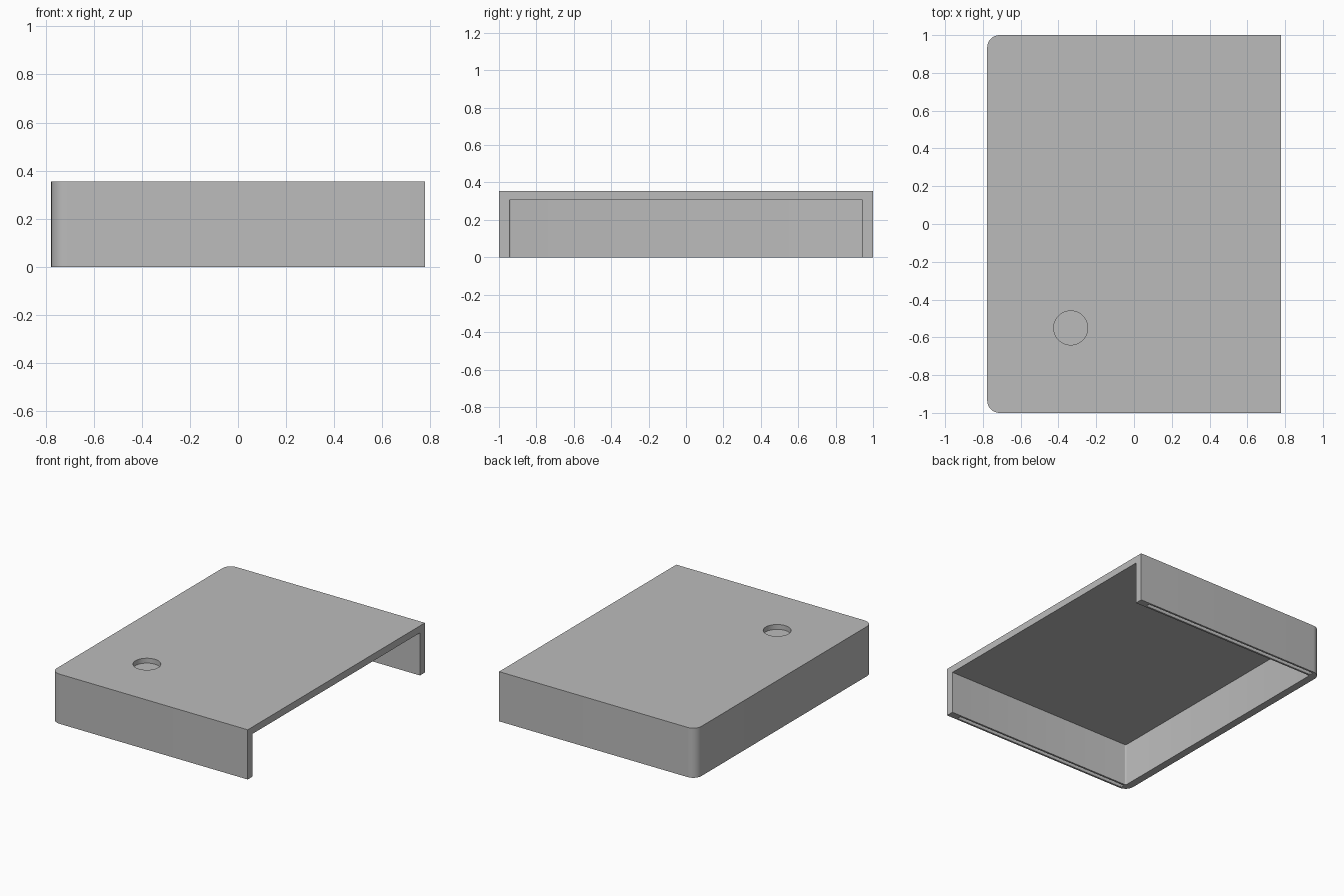
import bpy, bmesh, math

if "Cube" in bpy.data.objects:
    bpy.data.objects.remove(bpy.data.objects["Cube"], do_unlink=True)

HX, HY, H = 0.777, 1.0, 0.355      # half width, half depth, height
WALL, TOP = 0.055, 0.05            # wall and roof thickness

grey = bpy.data.materials.new("plain grey")
grey.use_nodes = True
colour = (0.5, 0.5, 0.5, 1)
grey.diffuse_color = colour
grey.node_tree.nodes["Principled BSDF"].inputs["Base Color"].default_value = colour


def rounded_slab(name, x0, x1, hy, z0, z1, radius, steps=8, cy=0.0):
    """Slab whose two corners on the -x side are rounded."""
    outline = [(x1, cy - hy), (x1, cy + hy)]
    for side, start in ((1, 90), (-1, 180)):
        for i in range(steps + 1):
            a = math.radians(start + 90 * i / steps)
            outline.append((x0 + radius + radius * math.cos(a),
                            cy + side * (hy - radius) + radius * math.sin(a)))
    bm = bmesh.new()
    base = bm.faces.new([bm.verts.new((x, y, z0)) for x, y in outline])
    top = bmesh.ops.extrude_face_region(bm, geom=[base])["geom"]
    bmesh.ops.translate(bm, vec=(0, 0, z1 - z0),
                        verts=[v for v in top if isinstance(v, bmesh.types.BMVert)])
    bmesh.ops.recalc_face_normals(bm, faces=bm.faces)
    mesh = bpy.data.meshes.new(name)
    bm.to_mesh(mesh)
    bm.free()
    mesh.materials.append(grey)
    obj = bpy.data.objects.new(name, mesh)
    bpy.context.collection.objects.link(obj)
    return obj


def cut(target, cutter):
    mod = target.modifiers.new(cutter.name, 'BOOLEAN')
    mod.operation, mod.solver, mod.object = 'DIFFERENCE', 'EXACT', cutter
    bpy.context.view_layer.objects.active = target
    bpy.ops.object.modifier_apply(modifier=mod.name)
    bpy.data.objects.remove(cutter, do_unlink=True)


# Outer shell, open underneath and on the +x side
cover = rounded_slab("cover", -HX, HX, HY, 0, H, 0.065)
cut(cover, rounded_slab("cavity", -HX + WALL, HX + 0.2, HY - WALL, -0.2, H - TOP, 0.01, 4))

# Narrow grooves under the two side walls
for side in (-1, 1):
    cut(cover, rounded_slab("groove", -HX + 0.06, HX - 0.08, 0.014, -0.1, 0.05,
                            0.002, 2, side * (HY - WALL / 2)))

# Shallow round recess in the top
bpy.ops.mesh.primitive_cylinder_add(vertices=48, radius=0.09, depth=0.2,
                                    location=(-0.335, -0.55, H - 0.035 + 0.1))
recess = bpy.context.object
recess.name = "recess"
recess.data.materials.append(grey)
cut(cover, recess)

# Smooth corners, crisp edges
bpy.ops.object.select_all(action='DESELECT')
cover.select_set(True)
bpy.context.view_layer.objects.active = cover
bpy.ops.object.shade_smooth_by_angle(angle=math.radians(30))
